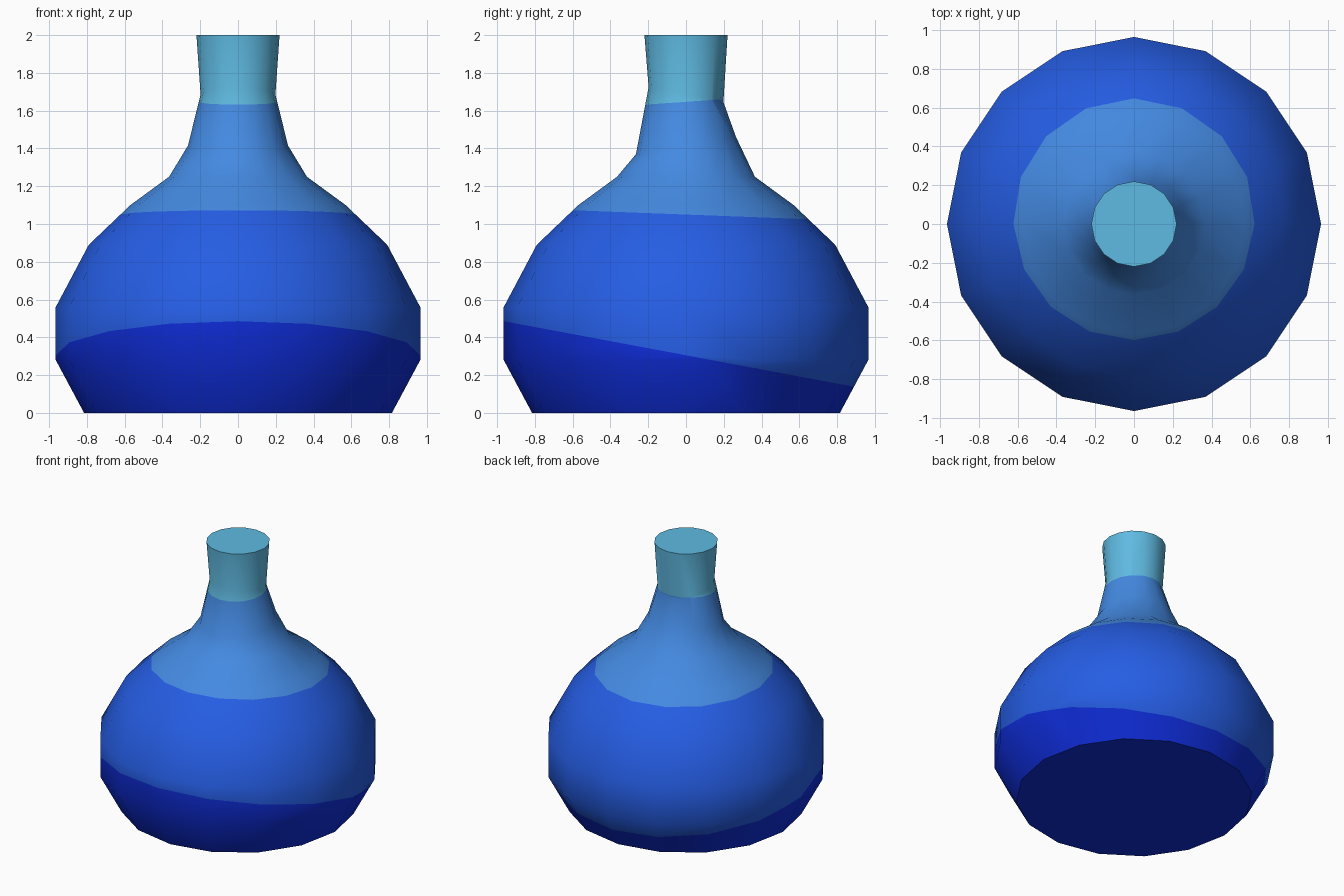
import bpy, bmesh, math
from mathutils import Vector

if "Cube" in bpy.data.objects:
    bpy.data.objects.remove(bpy.data.objects["Cube"])

SIDES = 16
# (radius, height, tilt of the ring along y)
PROFILE = [(0.815, 0, 0), (0.965, 0.28, 0), (0.965, 0.56, 0), (0.79, 0.89, 0),
           (0.57, 1.10, 0), (0.365, 1.25, 0), (0.265, 1.415, 0.17),
           (0.198, 1.685, -0.2), (0.22, 2.0, 0)]
# colour borders as tilted planes: z = height + slope * y
BORDERS = [(0.305, -0.187), (1.05, -0.038), (1.647, 0.07)]
COLOURS = [("deep_blue", (14, 44, 216)), ("royal_blue", (37, 93, 228)),
           ("sky_blue", (68, 138, 226)), ("pale_cyan", (95, 186, 226))]


def linear(c):
    c /= 255
    return c / 12.92 if c <= 0.04045 else ((c + 0.055) / 1.055) ** 2.4


# lathed flask body with closed ends
bm = bmesh.new()
rings = []
for r, z, tilt in PROFILE:
    ring = []
    for i in range(SIDES):
        a = 2 * math.pi * i / SIDES
        y = r * math.sin(a)
        ring.append(bm.verts.new((r * math.cos(a), y, z + tilt * y)))
    rings.append(ring)
for lo, hi in zip(rings, rings[1:]):
    for i in range(SIDES):
        j = (i + 1) % SIDES
        bm.faces.new((lo[i], lo[j], hi[j], hi[i]))
bm.faces.new(rings[0][::-1])
bm.faces.new(rings[-1])

# cut the colour borders
for h, s in BORDERS:
    bmesh.ops.bisect_plane(bm, geom=bm.verts[:] + bm.edges[:] + bm.faces[:], dist=1e-5,
                           plane_co=(0, 0, h), plane_no=Vector((0, -s, 1)).normalized())
bmesh.ops.recalc_face_normals(bm, faces=bm.faces[:])
for f in bm.faces:
    c = f.calc_center_median()
    f.material_index = sum(c.z > h + s * c.y for h, s in BORDERS)

mesh = bpy.data.meshes.new("flask")
bm.to_mesh(mesh)
bm.free()
for name, rgb in COLOURS:
    mat = bpy.data.materials.new(name)
    mat.diffuse_color = (*[linear(c) for c in rgb], 1)
    mat.use_nodes = True
    mat.node_tree.nodes["Principled BSDF"].inputs["Base Color"].default_value = mat.diffuse_color
    mesh.materials.append(mat)
flask = bpy.data.objects.new("flask", mesh)
bpy.context.collection.objects.link(flask)
bpy.context.view_layer.objects.active = flask
flask.select_set(True)
bpy.ops.object.shade_smooth_by_angle(angle=math.radians(45))
